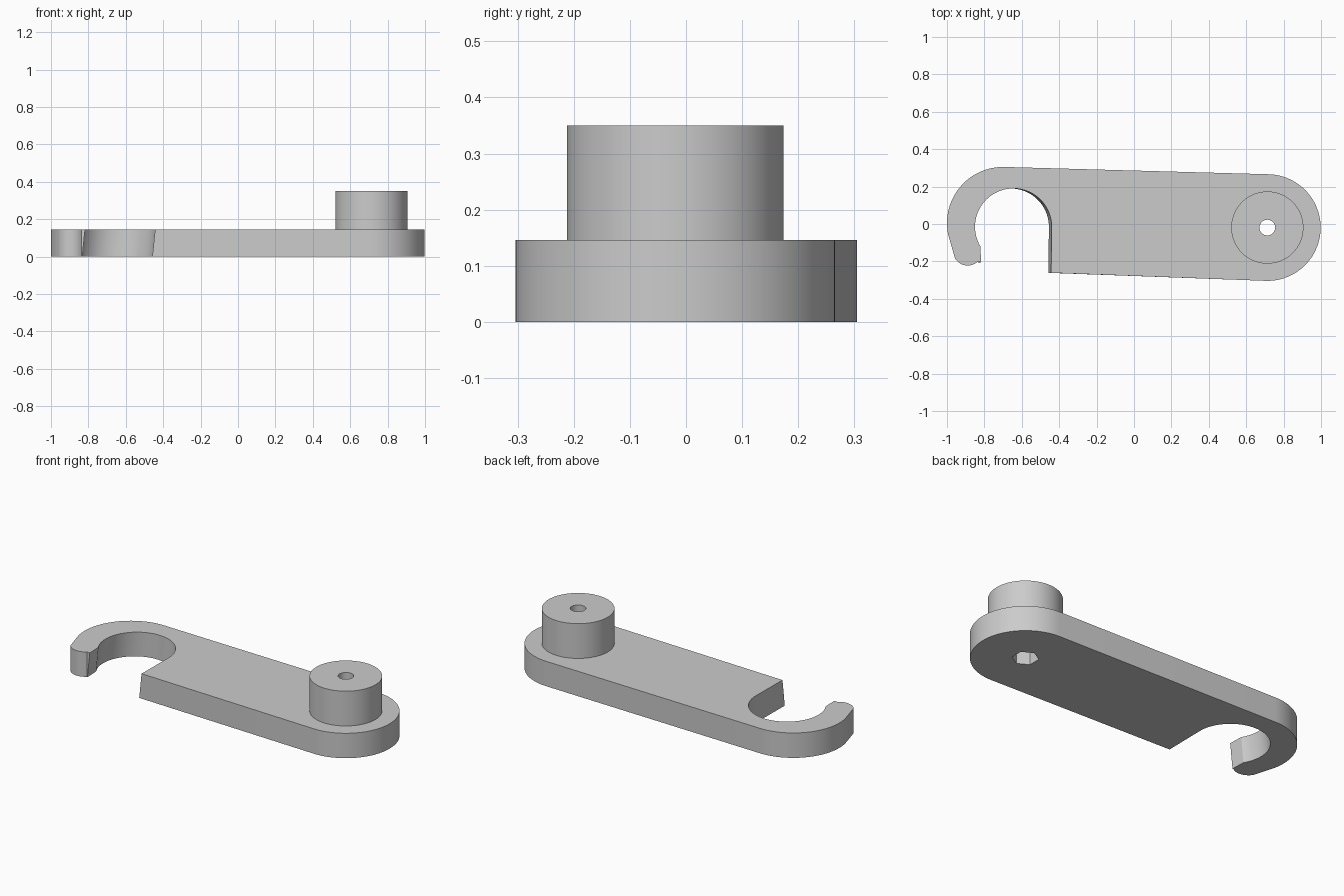
import bpy, bmesh
from math import sin, cos, radians, pi

if "Cube" in bpy.data.objects:
    bpy.data.objects.remove(bpy.data.objects["Cube"])

THICK = 0.146          # plate thickness
TOP = 0.35             # top of the boss
PIVOT = (0.713, -0.019)
LEAN = -0.015          # sideways lean of the notch walls at the underside

grey = bpy.data.materials.new("plain grey")
grey.use_nodes = True
GREY = (0.6, 0.6, 0.6, 1)
grey.diffuse_color = GREY
grey.node_tree.nodes["Principled BSDF"].inputs["Base Color"].default_value = GREY


def arc(centre, radius, start, end, steps):
    """Points along an arc, angles in degrees."""
    angles = [radians(start + (end - start) * i / steps) for i in range(steps + 1)]
    return [(centre[0] + radius * cos(a), centre[1] + radius * sin(a)) for a in angles]


def prism(name, bottom, top, z0, z1):
    """Solid between two outlines with matching points."""
    bm = bmesh.new()
    low = [bm.verts.new((x, y, z0)) for x, y in bottom]
    high = [bm.verts.new((x, y, z1)) for x, y in top]
    bm.faces.new(low[::-1])
    bm.faces.new(high)
    n = len(low)
    for i in range(n):
        j = (i + 1) % n
        bm.faces.new((low[i], low[j], high[j], high[i]))
    bmesh.ops.recalc_face_normals(bm, faces=bm.faces)
    mesh = bpy.data.meshes.new(name)
    bm.to_mesh(mesh)
    bm.free()
    mesh.materials.append(grey)
    obj = bpy.data.objects.new(name, mesh)
    bpy.context.collection.objects.link(obj)
    return obj


def column(name, radius, sides, z0, z1, turn=0):
    """Upright prism around the pivot."""
    ring = arc(PIVOT, radius, turn, turn + 360, sides)[:-1]
    return prism(name, ring, ring, z0, z1)


def activate(obj):
    bpy.ops.object.select_all(action='DESELECT')
    obj.select_set(True)
    bpy.context.view_layer.objects.active = obj


def cut(obj, cutter):
    """Subtract a cutter and discard it."""
    mod = obj.modifiers.new("cut", 'BOOLEAN')
    mod.operation = 'DIFFERENCE'
    mod.solver = 'EXACT'
    mod.object = cutter
    activate(obj)
    bpy.ops.object.modifier_apply(modifier=mod.name)
    bpy.data.objects.remove(cutter)


# Plate outline: pivot end, hook back, rounded hook tip
outer = arc(PIVOT, 0.285, -92, 88, 48)
outer += arc((-0.7, 0.005), 0.3, 88, 192, 32)
outer += arc((-0.889, -0.142), 0.08, 212, 310, 16)
# Notch: tip wall, round seat, straight wall down to the front edge
notch = [(-0.818, -0.205)] + arc((-0.645, -0.015), 0.205, 211, 0, 56) + [(-0.443, -0.261)]
leaned = [(x + LEAN, y) for x, y in notch]
arm = prism("hook_arm", outer + leaned, outer + notch, 0, THICK)

# Boss standing on the pivot end
boss = column("pivot_boss", 0.193, 96, THICK, TOP)

# Bolt hole through both, with a hexagonal nut pocket underneath
for part in (arm, boss):
    cut(part, column("bolt_cutter", 0.042, 32, -0.1, TOP + 0.1))
cut(arm, column("nut_cutter", 0.07, 6, -0.1, 0.1, 30))

for part in (arm, boss):
    activate(part)
    bpy.ops.object.shade_smooth_by_angle(angle=radians(25))
